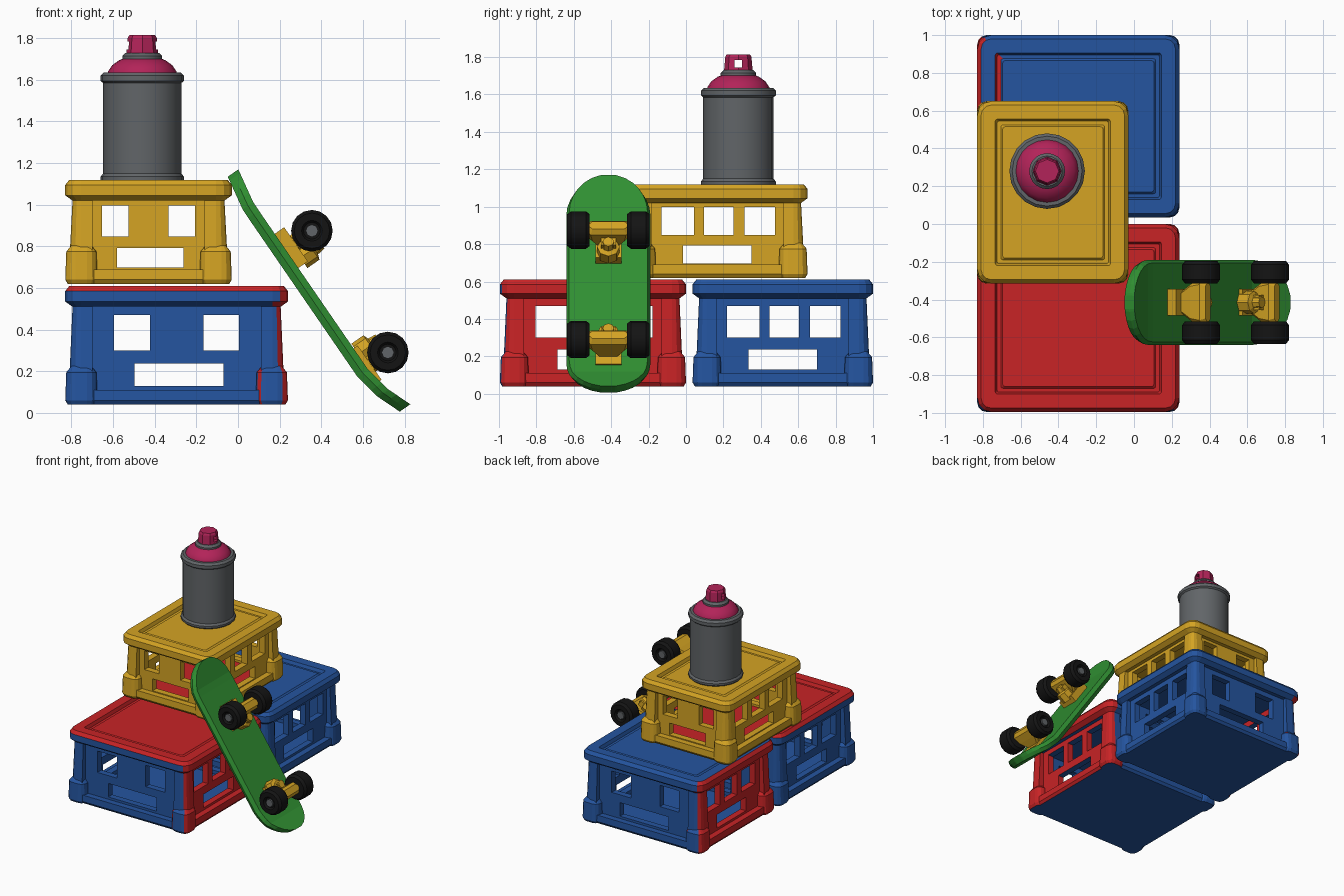
import bpy, bmesh
from math import sin, cos, pi, sqrt
from mathutils import Vector, Matrix

if "Cube" in bpy.data.objects:
    bpy.data.objects.remove(bpy.data.objects["Cube"])


def material(name, r, g, b):
    m = bpy.data.materials.new(name)
    m.use_nodes = True
    m.diffuse_color = (r, g, b, 1)
    m.node_tree.nodes["Principled BSDF"].inputs["Base Color"].default_value = (r, g, b, 1)
    m.node_tree.nodes["Principled BSDF"].inputs["Roughness"].default_value = 0.7
    return m


RED = material("red plastic", .58, .017, .019)
BLUE = material("blue plastic", .018, .09, .35)
YELLOW = material("yellow", .66, .37, .017)
GREEN = material("green deck", .03, .28, .032)
PINK = material("pink cap", .45, .017, .1)
GREY = material("grey metal", .12, .13, .138)
BLACK = material("black rubber", .007, .007, .007)


def loft(bm, rings, mat=0):
    """Skin a list of equal-length closed rings and cap both ends."""
    rows = [[bm.verts.new(p) for p in ring] for ring in rings]
    faces = [bm.faces.new(rows[0][::-1]), bm.faces.new(rows[-1])]
    n = len(rows[0])
    for a, b in zip(rows, rows[1:]):
        faces += [bm.faces.new((a[i], a[(i + 1) % n], b[(i + 1) % n], b[i])) for i in range(n)]
    for f in faces:
        f.material_index = mat


def finish(name, bm, mats, matrix=None, smooth=False):
    if matrix:
        bm.transform(matrix)
    bmesh.ops.recalc_face_normals(bm, faces=bm.faces)
    me = bpy.data.meshes.new(name)
    bm.to_mesh(me)
    bm.free()
    for m in mats:
        me.materials.append(m)
    ob = bpy.data.objects.new(name, me)
    bpy.context.collection.objects.link(ob)
    if smooth:
        bpy.ops.object.select_all(action='DESELECT')
        ob.select_set(True)
        bpy.context.view_layer.objects.active = ob
        bpy.ops.object.shade_smooth_by_angle(angle=.6)
    return ob


def rounded(x0, x1, y0, y1, z, r, n=3):
    """Rounded rectangle ring, counter-clockwise."""
    corners = ((x1 - r, y1 - r), (x0 + r, y1 - r), (x0 + r, y0 + r), (x1 - r, y0 + r))
    return [(cx + r * cos((q + k / n) * pi / 2), cy + r * sin((q + k / n) * pi / 2), z)
            for q, (cx, cy) in enumerate(corners) for k in range(n + 1)]


def circle(r, z, n):
    return [(r * cos(2 * pi * i / n), r * sin(2 * pi * i / n), z) for i in range(n)]


def box(bm, lo, hi):
    loft(bm, [[(lo[0], lo[1], z), (hi[0], lo[1], z), (hi[0], hi[1], z), (lo[0], hi[1], z)]
              for z in (lo[2], hi[2])])


def carve(ob, boxes):
    """Cut boxes out of an object and bake the result."""
    cutters = []
    for lo, hi in boxes:
        bm = bmesh.new()
        box(bm, lo, hi)
        c = finish("cutter", bm, [])
        c.hide_render = True
        cutters.append(c)
        mod = ob.modifiers.new("cut", 'BOOLEAN')
        mod.operation, mod.solver, mod.object = 'DIFFERENCE', 'EXACT', c
    deps = bpy.context.evaluated_depsgraph_get()
    me = bpy.data.meshes.new_from_object(ob.evaluated_get(deps))
    ob.modifiers.clear()
    ob.data = me
    for c in cutters:
        bpy.data.objects.remove(c)


def crate(name, lo, hi, mats, rule):
    (x0, y0, z0), (x1, y1, z1) = lo, hi
    w, d, h = x1 - x0, y1 - y0, z1 - z0
    # Shell: foot, tapered wall, overhanging lip and sunken top panel
    profile = ((.03, 0), (.015, .02), (.035, h - .1), (.0, h - .075), (.0, h - .025),
               (.02, h), (.095, h), (.105, h - .025), (.125, h - .025), (.135, h - .015))
    bm = bmesh.new()
    loft(bm, [rounded(x0 + i, x1 - i, y0 + i, y1 - i, z0 + z, max(.075 - i, .012))
              for i, z in profile])
    shell = finish(name, bm, mats)
    # Inside space, wall recesses, windows and hand slots
    t, s, far = .115, .065, .1
    cuts = [((x0 + t, y0 + t, z0 + .06), (x1 - t, y1 - t, z1 - .09))]
    za, zb = z0 + .07, z1 - .1
    e = .13
    cuts += [((x0 + e, y0 - far, za), (x1 - e, y0 + s, zb)), ((x0 + e, y1 - s, za), (x1 - e, y1 + far, zb)),
             ((x0 - far, y0 + e, za), (x0 + s, y1 - e, zb)), ((x1 - s, y0 + e, za), (x1 + far, y1 - e, zb))]
    win, slot = (z0 + .455 * h, z0 + .755 * h), (z0 + .155 * h, z0 + .345 * h)
    for a, b, (p, q) in ((.22, .38, win), (.62, .78, win), (.31, .71, slot)):
        cuts.append(((x0 + a * w, y0 - far, p), (x0 + b * w, y1 + far, q)))
    for a, b, (p, q) in ((.19, .37, win), (.425, .59, win), (.65, .82, win), (.31, .69, slot)):
        cuts.append(((x0 - far, y0 + a * d, p), (x1 + far, y0 + b * d, q)))
    carve(shell, cuts)
    # Corner blocks at the foot
    bm = bmesh.new()
    k = .155
    for cx in (x0, x1 - k):
        for cy in (y0, y1 - k):
            loft(bm, [rounded(cx + i, cx + k - i, cy + i, cy + k - i, z0 + z, .05 - i)
                      for i, z in ((.012, 0), (0, .02), (.005, .155), (.03, .185))])
    blocks = finish(name + "_corner_blocks", bm, mats)
    for ob in (shell, blocks):
        for f in ob.data.polygons:
            f.material_index = int(rule(f.center, f.normal))


FRONT = ((-.83, -.995, .04), (.24, 0, .61))
REAR = ((-.83, .035, .04), (.24, 1, .61))
UPPER = ((-.83, -.315, .62), (-.03, .65, 1.12))


def front_rule(c, n):
    top = n.z > .3 and c.z > .54
    side = c.x > .1 and n.x > -.9 and n.z > -.9 and not (n.y < -.75 and c.y < -.85)
    return top or side


def rear_rule(c, n):
    return c.x < -.7 and c.z < .6 and n.z > -.9 and not (n.y > .75 and c.y > .85)


def upper_rule(c, n):
    return n.z > .9 and c.z < .7 and -.72 < c.x < -.14 and -.21 < c.y < .54


crate("front_crate", *FRONT, [BLUE, RED], front_rule)
crate("rear_crate", *REAR, [BLUE, RED], rear_rule)
crate("upper_crate", *UPPER, [YELLOW, RED], upper_rule)

# Spray can
CAN = Matrix.Translation((-.46, .28, 1.11))
bm = bmesh.new()
loft(bm, [circle(r, z, 20) for r, z in (
    (.19, 0), (.2, .01), (.2, .025), (.188, .04), (.188, .475), (.2, .485), (.2, .51), (.185, .525), (.16, .525))])
loft(bm, [circle(r, z, 20) for r, z in ((.07, .58), (.095, .59), (.095, .605), (.08, .62), (.06, .62))])
finish("can_body_and_rims", bm, [GREY], CAN, True)
bm = bmesh.new()
loft(bm, [circle(r, z, 20) for r, z in ((.168, .51), (.165, .53), (.145, .56), (.11, .585), (.07, .6))])
finish("can_shoulder", bm, [PINK], CAN, True)
bm = bmesh.new()
loft(bm, [circle(r, z, 8) for r, z in ((.078, .6), (.07, .69), (.062, .705))])
nozzle = finish("can_nozzle", bm, [PINK], CAN)
carve(nozzle, [((-.6, .26, 1.745), (-.3, .3, 1.785))])

# Skateboard deck, swept along a bent centre line
MID = -.415
R = .225
NORMAL = Vector((.82, 0, .57))
path = [Vector((x, MID, z)) for x, z in ((-.025, 1.155), (.05, .99), (.6, .19), (.69, .1), (.805, .022))]
lengths = [(b - a).length for a, b in zip(path, path[1:])]
total = sum(lengths)


def along(s):
    for a, b, l in zip(path, path[1:], lengths):
        if s <= l:
            return a.lerp(b, s / l)
        s -= l
    return path[-1]


ends = [R * (1 - cos(pi / 2 * k / 7)) for k in range(8)]
ends[0] = .003
bends = [sum(lengths[:k]) for k in (2, 3)]
stations = sorted(ends + bends + [total - s for s in ends])
bm = bmesh.new()
rings = []
for s in stations:
    g = min(s, total - s, R)
    half = sqrt(R * R - (R - g) ** 2)
    shape = ((-1, 0), (-.93, 1), (.93, 1), (1, 0), (.93, -1), (-.93, -1))
    rings.append([along(s) + Vector((0, half * u, 0)) + NORMAL * .031 * v for u, v in shape])
loft(bm, rings)
finish("skateboard_deck", bm, [GREEN])

# Trucks and wheels
DOWN = Vector((.57, 0, -.82))
for label, x, z, way in (("upper", .355, .875, 1), ("lower", .72, .29, -1)):
    frame = Matrix((DOWN * way, (0, way, 0), NORMAL)).transposed().to_4x4()
    frame = Matrix.Translation((x, MID, z)) @ frame
    bm = bmesh.new()
    box(bm, (-.09, -.07, -.17), (.11, .07, -.1))
    loft(bm, [rounded(-a, a, -b, b, c, .015, 1) for a, b, c in
              ((.04, .05, -.12), (.045, .1, -.04), (.045, .11, .02), (.025, .1, .045))])
    loft(bm, [[(px + .075, py, pz) for px, py, pz in circle(r, c, 8)] for r, c in
              ((.06, -.12), (.06, -.05), (.035, -.04), (.03, .0))])
    box(bm, (-.03, -.04, -.06), (.09, .04, -.01))
    finish(label + "_truck", bm, [YELLOW], frame)
    for side in (-1, 1):
        spin = Matrix.Translation((x, MID + side * .16, z)) @ Matrix.Rotation(-side * pi / 2, 4, 'X')
        bm = bmesh.new()
        loft(bm, [circle(r, c, 16) for r, c in
                  ((.06, -.06), (.085, -.06), (.1, -.04), (.1, .04), (.085, .06), (.05, .06), (.04, .045))])
        loft(bm, [circle(r, c, 8) for r, c in ((.03, -.08), (.03, .058))], 1)
        finish(label + "_wheel", bm, [BLACK, GREY], spin, True)
